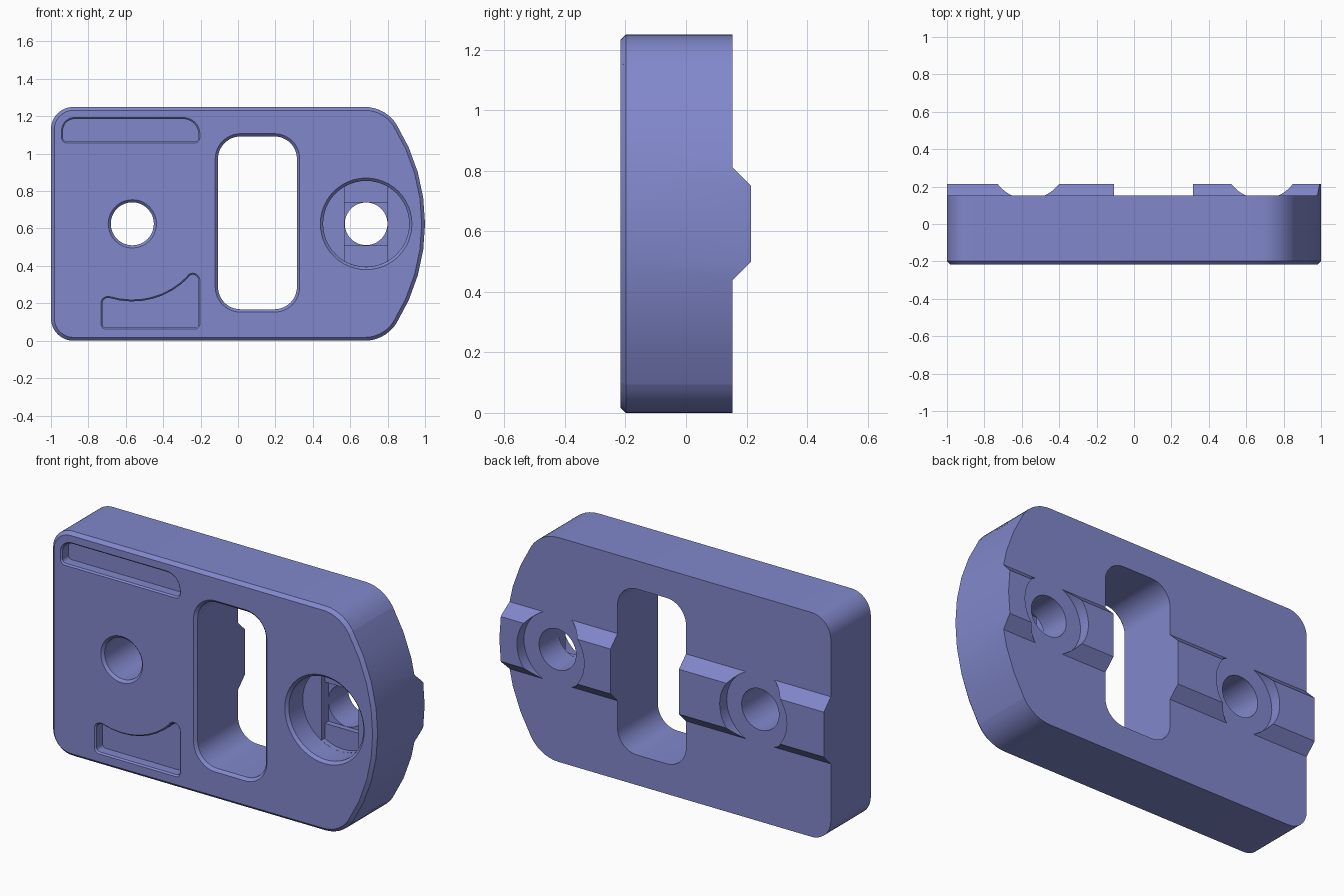
import bpy, bmesh, math

if "Cube" in bpy.data.objects:
    bpy.data.objects.remove(bpy.data.objects["Cube"])

FRONT, BACK, RIDGE = -0.217, 0.153, 0.215
MID = 0.625          # height of the hole line

mat = bpy.data.materials.new("periwinkle blue")
mat.diffuse_color = (0.22, 0.245, 0.60, 1)
mat.use_nodes = True
mat.node_tree.nodes["Principled BSDF"].inputs["Base Color"].default_value = mat.diffuse_color


def arcs_to_points(arcs, grow=0.0):
    """Arcs are (cx, cz, radius, start, end) in degrees; clockwise arcs are concave."""
    pts = []
    for cx, cz, r, a0, a1 in arcs:
        n = max(6, int(abs(a1 - a0) / 7.5))
        rr = r + grow if a1 > a0 else r - grow
        for i in range(n + 1):
            a = math.radians(a0 + (a1 - a0) * i / n)
            p = (cx + rr * math.cos(a), cz + rr * math.sin(a))
            if not pts or math.dist(p, pts[-1]) > 1e-4:
                pts.append(p)
    if math.dist(pts[0], pts[-1]) < 1e-4:
        pts.pop()
    return pts


def loft(name, sections):
    """Solid through outlines (points, y)."""
    bm = bmesh.new()
    rings = [[bm.verts.new((x, y, z)) for x, z in pts] for pts, y in sections]
    n = len(rings[0])
    for a, b in zip(rings, rings[1:]):
        for i in range(n):
            bm.faces.new((a[i], a[(i + 1) % n], b[(i + 1) % n], b[i]))
    bm.faces.new(rings[0])
    bm.faces.new(rings[-1][::-1])
    bmesh.ops.recalc_face_normals(bm, faces=bm.faces)
    me = bpy.data.meshes.new(name)
    bm.to_mesh(me)
    bm.free()
    me.materials.append(mat)
    ob = bpy.data.objects.new(name, me)
    bpy.context.collection.objects.link(ob)
    return ob


def cut(cutter):
    """Subtract a solid from the body and discard it."""
    bpy.context.view_layer.objects.active = body
    m = body.modifiers.new("cut", 'BOOLEAN')
    m.operation, m.solver, m.object = 'DIFFERENCE', 'EXACT', cutter
    bpy.ops.object.modifier_apply(modifier=m.name)
    bpy.data.objects.remove(cutter)


def front_cut(name, arcs, chamfer, depth):
    """Pocket or hole from the front with a chamfered rim."""
    cut(loft(name, [(arcs_to_points(arcs, chamfer + 0.01), FRONT - 0.01),
                    (arcs_to_points(arcs), FRONT + chamfer),
                    (arcs_to_points(arcs), depth)]))


def circle(x, r):
    return [(x, MID, r, 0, 360)]


def rounded(x0, x1, z0, z1, bl, br, tr, tl):
    return [(x0 + bl, z0 + bl, bl, 180, 270), (x1 - br, z0 + br, br, 270, 360),
            (x1 - tr, z1 - tr, tr, 0, 90), (x0 + tl, z1 - tl, tl, 90, 180)]


# Body: rounded left corners, bowed right end, chamfered front edge
t = math.degrees(math.atan2(0.425, 0.678))
outline = [(-0.88, 0.12, 0.12, 180, 270), (0.678, 0.2, 0.2, 270, 360 - t),
           (0, MID, 1.0, -t, t), (0.678, 1.05, 0.2, t, 90),
           (-0.88, 1.13, 0.12, 90, 180)]
body = loft("plate_body", [(arcs_to_points(outline, -0.018), FRONT),
                           (arcs_to_points(outline), FRONT + 0.018),
                           (arcs_to_points(outline), RIDGE)])

# Leave a sloped ridge along the back by clearing above and below it
for s in (1, -1):
    def strip(h):
        return [(-1.2, MID + s * h), (1.2, MID + s * h),
                (1.2, MID + s * 0.9), (-1.2, MID + s * 0.9)]
    cut(loft("ridge_side", [(strip(0.187), BACK), (strip(0.125), RIDGE),
                            (strip(0.085), RIDGE + 0.04)]))

# Round clearances in the ridge
for x in (-0.565, 0.685):
    pts = arcs_to_points(circle(x, 0.207))
    cut(loft("ridge_clearance", [(pts, BACK), (pts, RIDGE + 0.1)]))

# Central slot and left screw hole
front_cut("slot", rounded(-0.107, 0.315, 0.168, 1.092, 0.12, 0.12, 0.12, 0.12), 0.015, 0.4)
front_cut("screw_hole", circle(-0.565, 0.115), 0.014, 0.4)

# Right counterbore, stepping through a slot and a square down to the hole
front_cut("counterbore", circle(0.685, 0.23), 0.015, -0.08)
step = arcs_to_points([(0.685, MID, 0.2295, 60, 120), (0.685, MID, 0.2295, 240, 300)])
cut(loft("bore_step", [(step, -0.1), (step, -0.05)]))
square = [(0.685 + a * 0.1145, MID + b * 0.115)
          for a, b in ((-1, -1), (1, -1), (1, 1), (-1, 1))]
cut(loft("bore_square", [(square, -0.1), (square, -0.02)]))
hole = arcs_to_points(circle(0.685, 0.114))
cut(loft("bore_hole", [(hole, -0.1), (hole, 0.4)]))

# Shallow front pockets: a bar, and one hollowed around the screw hole
front_cut("bar_pocket", rounded(-0.935, -0.212, 1.065, 1.185, 0.02, 0.02, 0.08, 0.06),
          0.008, FRONT + 0.06)
front_cut("curved_pocket",
          [(-0.705, 0.09, 0.02, 180, 270), (-0.232, 0.09, 0.02, 270, 360),
           (-0.242, 0.323, 0.03, 0, 136.6), (-0.565, MID, 0.415, -43.4, -107.0),
           (-0.695, 0.199, 0.03, 73.0, 180)],
          0.008, FRONT + 0.06)

# Smooth the curved walls, keep the edges crisp
bpy.context.view_layer.objects.active = body
body.select_set(True)
bpy.ops.object.shade_smooth_by_angle(angle=math.radians(25))
